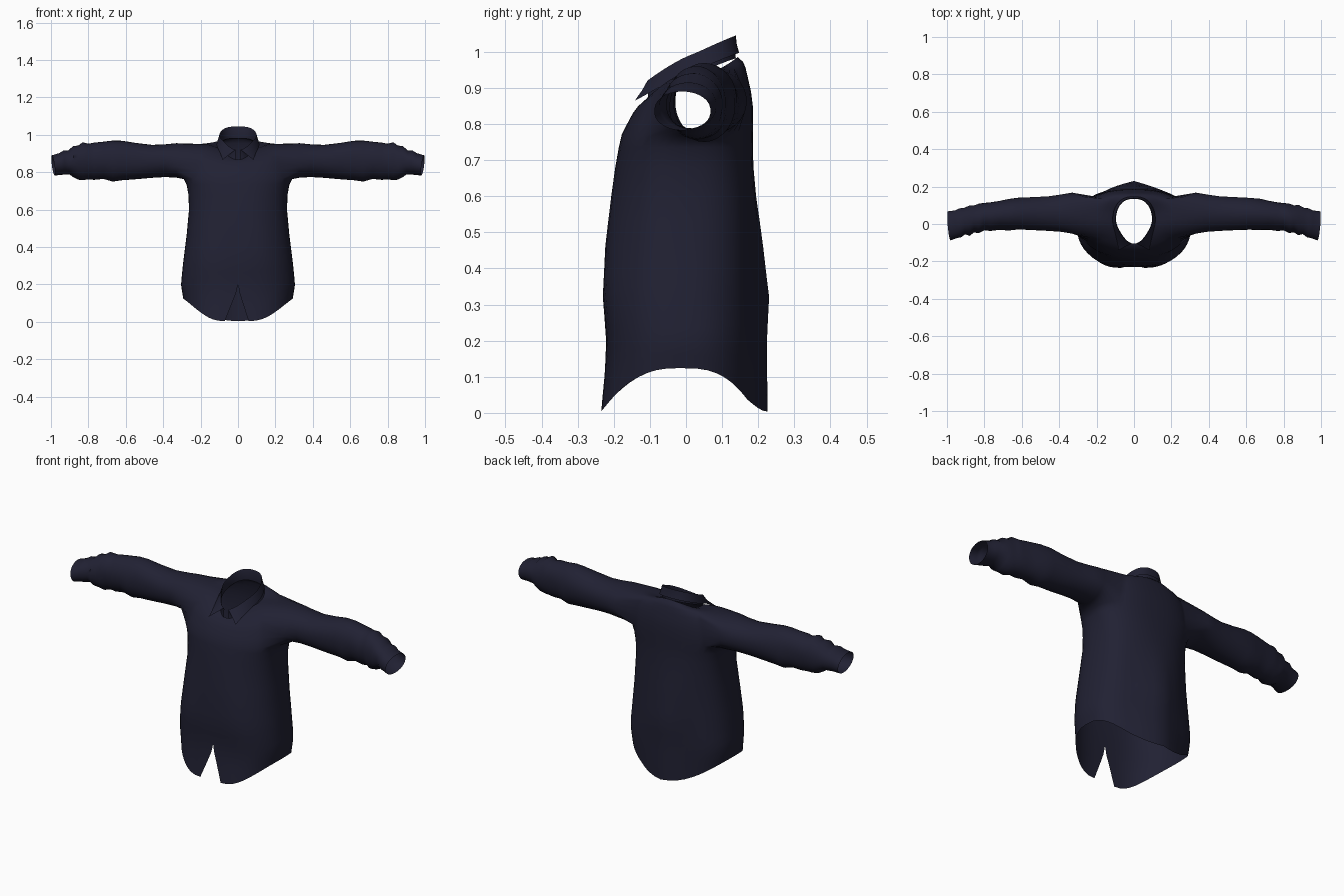
import bpy, bmesh, math, random
from math import sin, cos, pi

random.seed(4)
cube = bpy.data.objects.get("Cube")
if cube:
    bpy.data.objects.remove(cube)

navy = bpy.data.materials.new("dark_navy_cloth")
navy.use_nodes = True
navy.diffuse_color = (0.015, 0.015, 0.033, 1)
bsdf = navy.node_tree.nodes["Principled BSDF"]
bsdf.inputs["Base Color"].default_value = navy.diffuse_color
bsdf.inputs["Roughness"].default_value = 0.9


def power(v, p):
    return math.copysign(abs(v) ** p, v)


def interp(table, z):
    """Linear lookup of the values that follow z in each row."""
    if z <= table[0][0]:
        return table[0][1:]
    for a, b in zip(table, table[1:]):
        if z <= b[0]:
            t = (z - a[0]) / (b[0] - a[0])
            return [p + (q - p) * t for p, q in zip(a[1:], b[1:])]
    return table[-1][1:]


def finish(bm, name, angle):
    bmesh.ops.recalc_face_normals(bm, faces=bm.faces[:])
    mesh = bpy.data.meshes.new(name)
    bm.to_mesh(mesh)
    bm.free()
    mesh.materials.append(navy)
    ob = bpy.data.objects.new(name, mesh)
    bpy.context.collection.objects.link(ob)
    bpy.ops.object.select_all(action="DESELECT")
    ob.select_set(True)
    bpy.context.view_layer.objects.active = ob
    bpy.ops.object.shade_smooth_by_angle(angle=math.radians(angle))


# Torso outline by height: z, half width, front y, back y
BODY = [(0, .27, -.235, .225), (.12, .292, -.225, .226), (.2, .305, -.224, .227),
        (.32, .293, -.234, .234), (.46, .275, -.224, .215), (.6, .262, -.206, .193),
        (.68, .265, -.195, .186), (.735, .275, -.186, .185)]
LEVELS = [0, .05, .1, .15, .2, .26, .32, .38, .46, .53, .6, .68, .735]
# Shoulder rings: half width, front y, back y, then z at front, side, back
YOKE = [(.29, -.178, .186, .77, .763, .79), (.278, -.163, .185, .80, .83, .85),
        (.27, -.147, .18, .83, .88, .89), (.255, -.132, .172, .85, .925, .925),
        (.215, -.12, .165, .86, .95, .955), (.16, -.112, .158, .866, .947, .972),
        (.11, -.105, .143, .868, .932, .985)]
# Sleeve stations: x, y range, z range
SLEEVE = [(.33, -.052, .168, .771, .955), (.39, -.042, .158, .774, .949),
          (.46, -.037, .148, .770, .946), (.55, -.034, .142, .762, .957),
          (.62, -.031, .139, .757, .968), (.67, -.034, .135, .750, .969),
          (.72, -.030, .125, .764, .963), (.77, -.036, .117, .759, .958),
          (.80, -.032, .114, .762, .952), (.83, -.05, .108, .757, .960),
          (.855, -.044, .100, .760, .942), (.88, -.062, .100, .772, .940),
          (.905, -.055, .086, .788, .915), (.93, -.072, .084, .787, .915),
          (.95, -.075, .073, .786, .902), (.988, -.088, .068, .782, .890)]
N = 48

bm = bmesh.new()


def ring_point(w, yf, yb, a):
    """Rounded chest, flatter back with a central pleat low down."""
    c = cos(a)
    x = w * power(sin(a), .84)
    flat = min(yb, .19)
    mid = (yf + flat) / 2
    y = mid - (flat - yf) / 2 * power(c, .84 if c > 0 else .72)
    if c < 0:
        y += (yb - flat) * max(0, 1 - abs(x) / .16)
    return x, y


def body_point(level, a):
    # Curved shirt-tail hem blends out by mid height; the front is slit
    hem = .12 * (1 - abs(cos(a)) ** 2.2) + .004
    z = level + hem * max(0, 1 - level / .46)
    w, yf, yb = interp(BODY, z)
    x, y = ring_point(w, yf, yb, a)
    if cos(a) > 0 and z < .18:
        side = 1 if a < pi else -1
        gap = (.18 - z) * (.32 if side > 0 else .40)
        x = side * (gap + abs(x) * (1 - gap / w))
    # Soft vertical drape
    y += .004 * sin(5 * a + 6 * z) * abs(cos(a)) * sin(pi * min(1, z / .74))
    return x, y, z


def yoke_point(row, a):
    w, yf, yb, zf, zs, zb = row
    x, y = ring_point(w, yf, yb, a)
    c = cos(a)
    # The neckline narrows towards the throat
    x *= 1 - .4 * max(0, c) * max(0, (.2 - w) / .09)
    return x, y, zs + ((zf if c > 0 else zb) - zs) * abs(c) ** 1.3


angles = [2 * pi * j / N for j in range(N + 1)]
rows = [[bm.verts.new(body_point(lv, a)) for a in angles] for lv in LEVELS]
rows += [[bm.verts.new(yoke_point(r, a)) for a in angles] for r in YOKE]
first = len(LEVELS)


def in_armhole(i, j):
    k = min(j, N - 1 - j)
    return first <= i < first + 4 and N // 4 - 5 <= k < N // 4 + 6


for i in range(len(rows) - 1):
    for j in range(N):
        if not in_armhole(i, j):
            bm.faces.new((rows[i][j], rows[i][j + 1], rows[i + 1][j + 1], rows[i + 1][j]))
bmesh.ops.delete(bm, geom=[v for v in bm.verts if not v.link_faces], context="VERTS")
# Button the front together above the slit
bmesh.ops.remove_doubles(bm, verts=bm.verts[:], dist=.0005)


# Sleeves grow out of the armhole edges
def grow_sleeve(side):
    loop = {v for e in bm.edges if e.is_boundary for v in e.verts
            if v.co.x * side > .13 and v.co.z > .7}
    zc, yc = .87, .04
    ring = sorted(loop, key=lambda v: math.atan2(v.co.z - zc, v.co.y - yc))
    n = len(ring)
    start = math.atan2(ring[0].co.z - zc, ring[0].co.y - yc)
    for x, y0, y1, z0, z1 in SLEEVE:
        new = []
        crease = .022 if .5 < x < .92 else 0
        phase = random.uniform(0, 2 * pi)
        for m in range(n):
            a = start + 2 * pi * m / n
            y = (y0 + y1) / 2 + (y1 - y0) / 2 * cos(a) * (1 + crease * sin(3 * a + phase))
            z = (z0 + z1) / 2 + (z1 - z0) / 2 * power(sin(a), .92)
            # The cuff end is cut at a slant
            slant = max(0, (x - .85) / .14) * (.008 * sin(a) + .007 * cos(a))
            new.append(bm.verts.new((side * (x + slant), y, z)))
        for m in range(n):
            q = (m + 1) % n
            bm.faces.new((ring[m], ring[q], new[q], new[m]))
        ring = new


for side in (1, -1):
    grow_sleeve(side)
finish(bm, "shirt_body", 60)


# Collar: inner stand, top fold and turned-down leaf with front points
def collar_point(t, layer):
    a = t * pi * .95
    u = abs(t)
    c = cos(a)
    flare = max(0, (u - .5) / .5) ** 1.6
    side = 1 if t > 0 else -1
    x = .1 * power(sin(a), .8) * (1 - .4 * max(0, -c))
    y = .015 + .119 * power(c, .9)
    z = .982 + .063 * c + .010 * sin(a) ** 2
    if layer == 0:
        return x * 1.02, y + .004 * c, z - .064 + .01 * u
    if layer == 1:
        return x * .97, y, z - .008
    if layer == 2:
        return x, y + .004 * c, z
    down = (layer - 2) / 2
    return (x * (1 + .15 * down) + side * flare * .068 * down,
            y + (.013 * c - .026 * flare) * down,
            z - (.048 + .007 * flare) * down)


bm = bmesh.new()
M = 40
grid = [[bm.verts.new(collar_point(-1 + 2 * i / M, k)) for i in range(M + 1)] for k in range(5)]
for lo, hi in zip(grid, grid[1:]):
    for i in range(M):
        bm.faces.new((lo[i], lo[i + 1], hi[i + 1], hi[i]))
finish(bm, "collar", 45)
